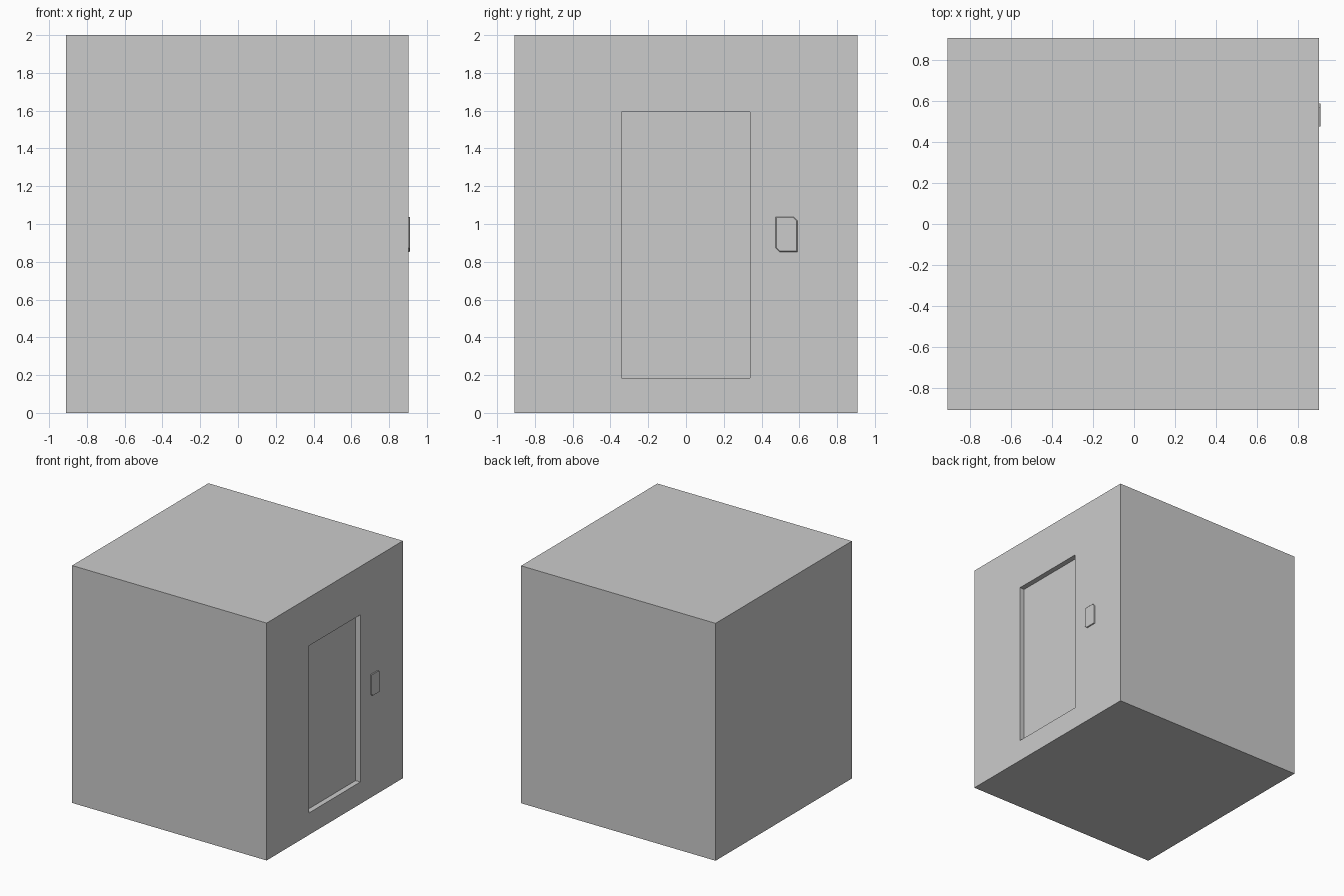
import bpy, bmesh

if "Cube" in bpy.data.objects:
    bpy.data.objects.remove(bpy.data.objects["Cube"])

FACE_X = 0.902   # wall that carries the door
HALF = 0.907
DEPTH = 0.044    # door recess


def finish(bm, name):
    bmesh.ops.recalc_face_normals(bm, faces=bm.faces[:])
    mesh = bpy.data.meshes.new(name)
    bm.to_mesh(mesh)
    bm.free()
    obj = bpy.data.objects.new(name, mesh)
    bpy.context.collection.objects.link(obj)
    return obj


def box(name, lo, hi):
    bm = bmesh.new()
    bmesh.ops.create_cube(bm, size=1)
    for v in bm.verts:
        v.co = [(a + b) / 2 + c * (b - a) for a, b, c in zip(lo, hi, v.co)]
    return finish(bm, name)


# Cabin block with a doorway recess cut into its right wall
cabin = box("cabin", (-0.911, -HALF, 0), (FACE_X, HALF, 2))
cutter = box("doorway_cutter", (FACE_X - DEPTH, -0.341, 0.185), (FACE_X + 0.1, 0.34, 1.593))
cutter.hide_render = True
cutter.hide_set(True)
cut = cabin.modifiers.new("doorway", 'BOOLEAN')
cut.operation = 'DIFFERENCE'
cut.solver = 'EXACT'
cut.object = cutter

# Call panel: two clipped corners, slightly tapered toward its front face
y0, y1, z0, z1, c = 0.475, 0.589, 0.853, 1.038, 0.02
outline = [(y0 + c, z0), (y1, z0), (y1, z1 - c), (y1 - c, z1), (y0, z1), (y0, z0 + c)]
cy, cz = (y0 + y1) / 2, (z0 + z1) / 2
inset = 0.003
bm = bmesh.new()
rings = []
for x, d in ((FACE_X - 0.005, 0), (FACE_X + 0.006, 0), (FACE_X + 0.009, inset)):
    sy, sz = 1 - 2 * d / (y1 - y0), 1 - 2 * d / (z1 - z0)
    rings.append([bm.verts.new((x, cy + (y - cy) * sy, cz + (z - cz) * sz)) for y, z in outline])
for a, b in zip(rings, rings[1:]):
    for i in range(6):
        j = (i + 1) % 6
        bm.faces.new((a[i], a[j], b[j], b[i]))
bm.faces.new(rings[0])
bm.faces.new(rings[-1])
finish(bm, "call_panel")
